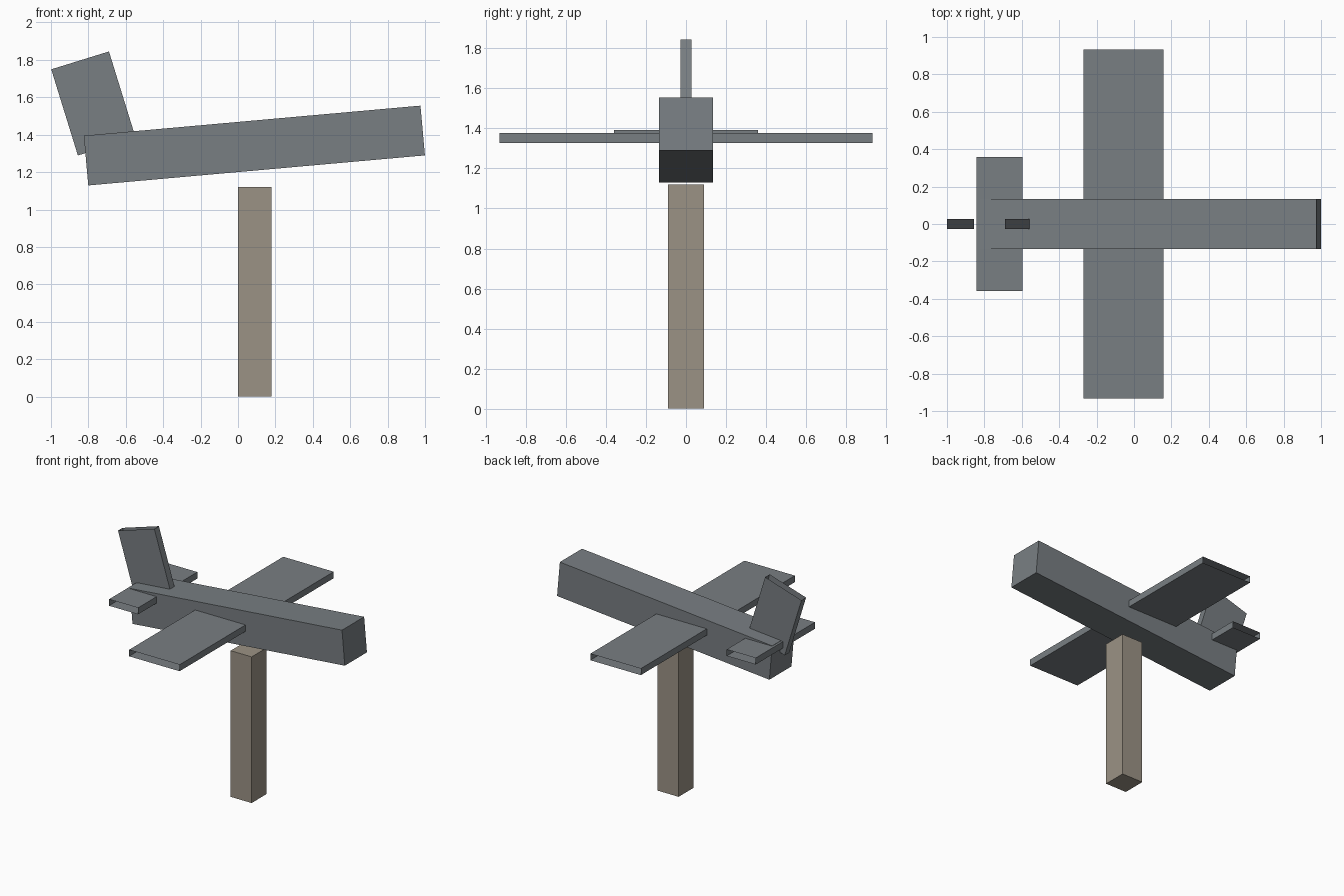
import bpy, bmesh
from math import radians
from mathutils import Matrix, Vector

cube = bpy.data.objects.get("Cube")
if cube:
    bpy.data.objects.remove(cube, do_unlink=True)


def material(name, rgb):
    mat = bpy.data.materials.new(name)
    mat.use_nodes = True
    mat.diffuse_color = (*rgb, 1)
    mat.node_tree.nodes["Principled BSDF"].inputs["Base Color"].default_value = (*rgb, 1)
    return mat


def box(name, centre, size, mat, pitch=0, open_axis=None):
    """Box tilted about y; open_axis leaves both ends along that local axis open."""
    bm = bmesh.new()
    bmesh.ops.create_cube(bm, size=1)
    if open_axis is not None:
        ends = [f for f in bm.faces if abs(f.normal[open_axis]) > 0.9]
        bmesh.ops.delete(bm, geom=ends, context='FACES_ONLY')
    bm.transform(Matrix.Diagonal((*size, 1)))
    mesh = bpy.data.meshes.new(name)
    bm.to_mesh(mesh)
    bm.free()
    mesh.materials.append(mat)
    obj = bpy.data.objects.new(name, mesh)
    obj.location = Vector(centre)
    obj.rotation_euler.y = radians(pitch)
    bpy.context.scene.collection.objects.link(obj)
    return obj


grey = material("slate grey", (0.19, 0.21, 0.225))
wood = material("weathered wood", (0.33, 0.29, 0.235))

# Stand
box("post", (0.089, 0, 0.56), (0.178, 0.178, 1.12), wood)

# Body, nose tipped up
box("fuselage", (0.0875, 0, 1.342), (1.807, 0.268, 0.267), grey, pitch=-5.1)

# Level flying surfaces with open tips
box("wing", (-0.056, 0, 1.352), (0.428, 1.866, 0.05), grey, open_axis=1)
box("tailplane", (-0.719, 0, 1.367), (0.246, 0.718, 0.05), grey, open_axis=1)

# Raked fin, open at top and bottom
box("tail_fin", (-0.773, 0, 1.567), (0.323, 0.055, 0.482), grey, pitch=-17.2, open_axis=2)
